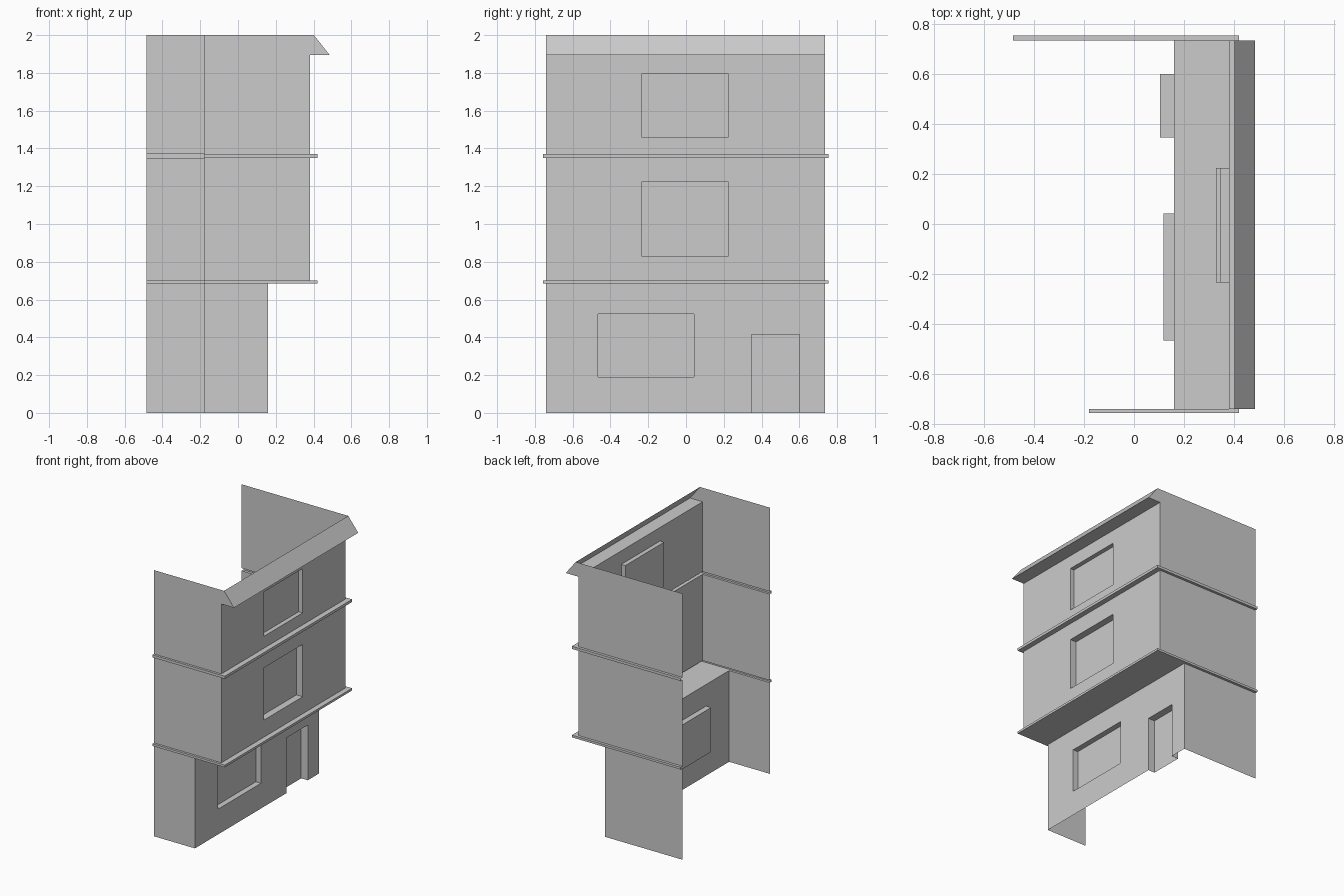
import bpy

if "Cube" in bpy.data.objects:
    bpy.data.objects.remove(bpy.data.objects["Cube"])

Y0, Y1 = -0.74, 0.735            # side wall planes
BACK0, BACK1 = -0.18, -0.485     # rear ends of the two side walls
LOW_X, UP_X = 0.16, 0.38         # facade planes: ground floor, upper floors


def mesh(name, verts, faces):
    me = bpy.data.meshes.new(name)
    me.from_pydata(verts, [], faces)
    ob = bpy.data.objects.new(name, me)
    bpy.context.collection.objects.link(ob)
    return ob


def facade(name, x, z0, z1, openings):
    """Wall sheet facing +x with recessed openings (y0, y1, z0, z1, depth)."""
    verts, faces = [], []

    def quad(*pts):
        faces.append(range(len(verts), len(verts) + 4))
        verts.extend(pts)

    ys = sorted({Y0, Y1, *(v for o in openings for v in o[:2])})
    zs = sorted({z0, z1, *(v for o in openings for v in o[2:4])})
    for a, b in zip(ys, ys[1:]):
        for c, d in zip(zs, zs[1:]):
            if not any(o[0] <= a and b <= o[1] and o[2] <= c and d <= o[3] for o in openings):
                quad((x, a, c), (x, b, c), (x, b, d), (x, a, d))
    for a, b, c, d, depth in openings:
        r = x - depth
        quad((r, a, c), (r, b, c), (r, b, d), (r, a, d))
        ring = [(a, c), (b, c), (b, d), (a, d)]
        for i in range(4):
            p, q = ring[i], ring[(i + 1) % 4]
            if p[1] == q[1] == 0:      # door has no sill
                continue
            quad((x, *p), (x, *q), (r, *q), (r, *p))
    return mesh(name, verts, faces)


def side_walls(name, z0, z1, front):
    """Pair of side sheets; front is the (x, z) outline from bottom to top."""
    for label, y, back in (("right", Y0, BACK0), ("left", Y1, BACK1)):
        pts = [(back, y, z0)] + [(x, y, z) for x, z in front] + [(back, y, z1)]
        if y > 0:
            pts.reverse()
        mesh(f"{name}_{label}", pts, [range(len(pts))])


def ledge(name, z0, z1):
    """Channel moulding wrapped around three sides."""
    inner = [(BACK0, Y0), (UP_X, Y0), (UP_X, Y1), (BACK1, Y1)]
    outer = [(BACK0, -0.757), (0.42, -0.757), (0.42, 0.755), (BACK1, 0.755)]
    rows = [(inner, z0), (outer, z0), (outer, z1), (inner, z1)]
    verts = [(x, y, z) for path, z in rows for x, y in path]
    faces = [(r * 4 + i, r * 4 + i + 1, r * 4 + i + 5, r * 4 + i + 4)
             for r in range(3) for i in range(3)]
    mesh(name, verts, faces)


# Ground floor: shop window and door
facade("ground_facade", LOW_X, 0, 0.685,
       [(-0.467, 0.043, 0.19, 0.523, 0.042), (0.347, 0.6, 0, 0.415, 0.055)])
side_walls("ground_side", 0, 0.685, [(LOW_X, 0), (LOW_X, 0.685)])

# Overhang underside
mesh("overhang_soffit",
     [(LOW_X, Y0, 0.685), (LOW_X, Y1, 0.685), (UP_X, Y1, 0.685), (UP_X, Y0, 0.685)],
     [(0, 1, 2, 3)])

# Middle floor
facade("middle_facade", UP_X, 0.702, 1.35, [(-0.235, 0.225, 0.83, 1.223, 0.052)])
side_walls("middle_side", 0.702, 1.35, [(UP_X, 0.702), (UP_X, 1.35)])

# Top floor, its side walls closing the cornice ends
facade("top_facade", UP_X, 1.37, 1.895, [(-0.235, 0.225, 1.46, 1.793, 0.033)])
side_walls("top_side", 1.37, 2.0,
           [(UP_X, 1.37), (UP_X, 1.895), (0.485, 1.895), (0.402, 2.0)])

# Ledges between floors
ledge("lower_ledge", 0.685, 0.702)
ledge("upper_ledge", 1.35, 1.37)

# Sloped roof cornice: underside and sloping face
profile = [(UP_X, 1.895), (0.485, 1.895), (0.402, 2.0)]
mesh("roof_cornice", [(x, y, z) for x, z in profile for y in (Y0, Y1)],
     [(0, 1, 3, 2), (2, 3, 5, 4)])
